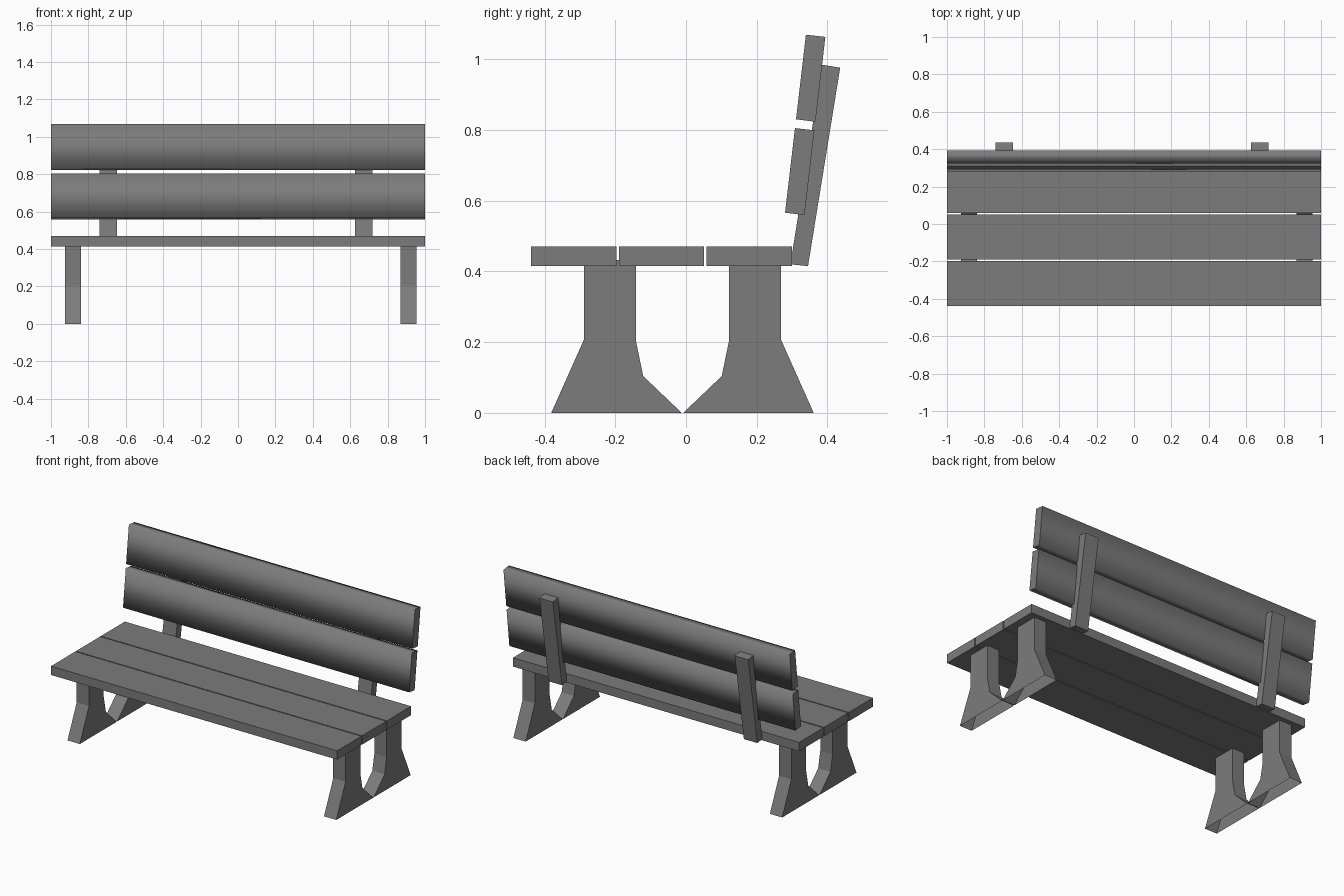
import bpy, bmesh

if "Cube" in bpy.data.objects:
    bpy.data.objects.remove(bpy.data.objects["Cube"])

# Dark grey paint shared by all parts
paint = bpy.data.materials.new("dark_grey")
paint.diffuse_color = (0.2, 0.2, 0.2, 1)
paint.use_nodes = True
paint.node_tree.nodes["Principled BSDF"].inputs["Base Color"].default_value = paint.diffuse_color


def extrude_profile(name, pts, x0, x1, smooth=False, open_base=False):
    """Solid made by sweeping a (y, z) outline from x0 to x1."""
    bm = bmesh.new()
    face = bm.faces.new([bm.verts.new((x0, y, z)) for y, z in pts])
    ext = bmesh.ops.extrude_face_region(bm, geom=[face])
    verts = [g for g in ext["geom"] if isinstance(g, bmesh.types.BMVert)]
    bmesh.ops.translate(bm, verts=verts, vec=(x1 - x0, 0, 0))
    bmesh.ops.recalc_face_normals(bm, faces=bm.faces)
    for f in bm.faces:  # end faces stay flat
        f.smooth = smooth and abs(f.normal.x) < 0.5
    if open_base:
        base = [f for f in bm.faces if f.normal.z < -0.99]
        bmesh.ops.delete(bm, geom=base, context="FACES")
    mesh = bpy.data.meshes.new(name)
    bm.to_mesh(mesh)
    bm.free()
    mesh.materials.append(paint)
    obj = bpy.data.objects.new(name, mesh)
    bpy.context.collection.objects.link(obj)
    return obj


# Seat planks
for i in range(3):
    y = -0.438 + i * 0.248
    extrude_profile(f"seat_plank_{i + 1}",
                    [(y, 0.415), (y + 0.241, 0.415), (y + 0.241, 0.471), (y, 0.471)], -1, 1)

# Leaning backrest planks
back = [(0.280, 0.566), (0.335, 0.559), (0.363, 0.799), (0.308, 0.805)]
for i, name in enumerate(("lower_back_plank", "upper_back_plank")):
    extrude_profile(name, [(y + i * 0.031, z + i * 0.264) for y, z in back], -1, 1, smooth=True)

# Backrest posts
post = [(0.295, 0.420), (0.345, 0.415), (0.436, 0.976), (0.385, 0.984)]
for side, x in (("left", -0.74), ("right", 0.625)):
    extrude_profile(f"{side}_back_post", post, x, x + 0.094)

# Flared hollow legs: one outline, mirrored front to back
leg = [(0.361, 0), (-0.008, 0), (0.101, 0.104), (0.122, 0.206),
       (0.122, 0.432), (0.269, 0.432), (0.269, 0.206)]
front = [(-0.020 - y, z) for y, z in leg]
for side, x in (("left", -0.925), ("right", 0.868)):
    extrude_profile(f"{side}_front_leg", front, x, x + 0.086, open_base=True)
    extrude_profile(f"{side}_rear_leg", leg, x, x + 0.086, open_base=True)
